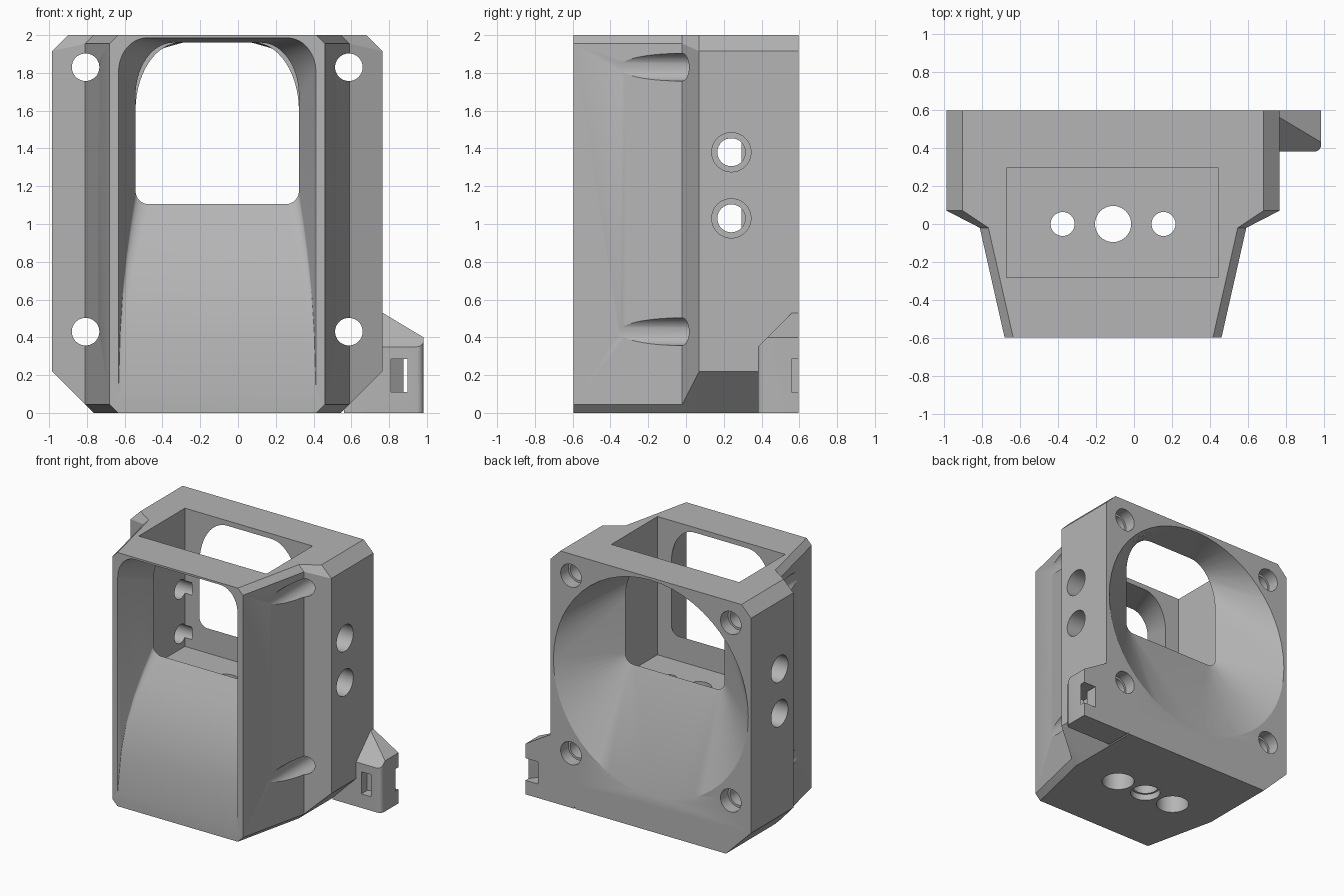
import bpy, bmesh, math
from mathutils import Vector

if "Cube" in bpy.data.objects:
    bpy.data.objects.remove(bpy.data.objects["Cube"], do_unlink=True)

CX = -0.11                      # middle of the main body
FAN_Z = 1.13                    # height of the fan axis
FRONT, BACK = -0.595, 0.595

grey = bpy.data.materials.new("plain grey plastic")
grey.use_nodes = True
grey.diffuse_color = (0.46, 0.46, 0.46, 1)
grey.node_tree.nodes["Principled BSDF"].inputs["Base Color"].default_value = grey.diffuse_color


def finish(name, bm):
    bmesh.ops.recalc_face_normals(bm, faces=bm.faces)
    mesh = bpy.data.meshes.new(name)
    bm.to_mesh(mesh)
    bm.free()
    mesh.materials.append(grey)
    ob = bpy.data.objects.new(name, mesh)
    bpy.context.collection.objects.link(ob)
    return ob


def loft(name, sections):
    """Skin a list of closed rings that share one point count."""
    bm = bmesh.new()
    rings = [[bm.verts.new(p) for p in ring] for ring in sections]
    n = len(rings[0])
    for a, b in zip(rings, rings[1:]):
        for i in range(n):
            j = (i + 1) % n
            bm.faces.new((a[i], a[j], b[j], b[i]))
    bm.faces.new(rings[0])
    bm.faces.new(rings[-1])
    return finish(name, bm)


def box(name, lo, hi):
    xs, ys, zs = zip(lo, hi)
    ring = lambda z: [(xs[0], ys[0], z), (xs[1], ys[0], z), (xs[1], ys[1], z), (xs[0], ys[1], z)]
    return loft(name, [ring(zs[0]), ring(zs[1])])


def cylinder(name, start, end, r, sides=40):
    start, end = Vector(start), Vector(end)
    turn = (end - start).to_track_quat('Z', 'Y')
    circle = [turn @ Vector((r * math.cos(t), r * math.sin(t), 0))
              for t in (2 * math.pi * i / sides for i in range(sides))]
    return loft(name, [[start + p for p in circle], [end + p for p in circle]])


def chamfered(y, hw, top, bottom):
    """Eight-sided body section."""
    half = [(hw - bottom, 0), (hw, bottom), (hw, 2 - top), (hw - top, 2)]
    pts = half + [(-x, z) for x, z in reversed(half)]
    return [(CX + x, y, z) for x, z in pts]


def rounded(y, hw, z0, z1, low, high, steps=14):
    """Rounded section; low and high are the corner sizes (x, z)."""
    pts = []
    for k, (sx, sz) in enumerate([(1, 1), (-1, 1), (-1, -1), (1, -1)]):
        rx, rz = high if sz > 0 else low
        mx, mz = sx * (hw - rx), (z1 - rz if sz > 0 else z0 + rz)
        for i in range(steps + 1):
            t = math.pi / 2 * (k + i / steps)
            pts.append((CX + mx + rx * math.cos(t), y, mz + rz * math.sin(t)))
    return pts


def combine(target, tool, operation='DIFFERENCE'):
    mod = target.modifiers.new(tool.name, 'BOOLEAN')
    mod.operation, mod.object, mod.solver = operation, tool, 'EXACT'
    bpy.context.view_layer.objects.active = target
    bpy.ops.object.modifier_apply(modifier=mod.name)
    bpy.data.objects.remove(tool, do_unlink=True)


# Main body: tapered nose, flared shoulder, straight fan plate
body = loft("duct_body", [
    chamfered(FRONT, 0.57, 0.045, 0.045),
    chamfered(-0.02, 0.70, 0.045, 0.045),
    chamfered(0.07, 0.875, 0.085, 0.22),
    chamfered(BACK, 0.875, 0.085, 0.22)])

# Side bracket: block with two sloped top cuts
bracket = box("side_bracket", (0.56, 0.38, 0), (0.983, BACK, 0.6))
bm = bmesh.new()
bm.from_mesh(bracket.data)
edge = [e for e in bm.edges if all(v.co.x > 0.9 and v.co.y < 0.4 for v in e.verts)]
bmesh.ops.bevel(bm, geom=edge, offset=0.035, segments=4, profile=0.5, affect='EDGES')
for point, normal in [((0.7, 0.38, 0.35), (0, -1, 1)), ((0.765, 0.5, 0.53), (0.6, 0, 1))]:
    cut = bmesh.ops.bisect_plane(bm, geom=bm.verts[:] + bm.edges[:] + bm.faces[:],
                                 plane_co=point, plane_no=normal, clear_outer=True)
    rim = [g for g in cut["geom_cut"] if isinstance(g, bmesh.types.BMEdge)]
    bmesh.ops.contextual_create(bm, geom=rim)
bmesh.ops.recalc_face_normals(bm, faces=bm.faces)
bm.to_mesh(bracket.data)
bm.free()

# Slanted strap slot through the bracket
slot_ring = lambda z: [(0.81, 0.36, z), (0.895, 0.36, z), (0.9, 0.45, z),
                       (1.0, 0.58, z), (1.0, 0.62, z), (0.875, 0.62, z), (0.875, 0.5, z), (0.81, 0.45, z)]
combine(bracket, loft("slot", [slot_ring(0.11), slot_ring(0.285)]))
combine(body, bracket, 'UNION')

# Pocket open at the top
combine(body, box("pocket", (-0.67, -0.28, 0.91), (0.445, 0.295, 2.1)))

# Front mouth with a curved ramp
ramp = [(-0.62, 0.06), (-0.595, 0.1), (-0.565, 0.4), (-0.52, 0.6),
        (-0.45, 0.79), (-0.37, 0.95), (-0.28, 1.105), (-0.26, 1.105)]
mouth = []
for y, z in ramp:
    t = min(max((y + 0.595) / 0.315, 0), 1)
    low = 0.02 + 0.05 * t
    mouth.append(rounded(y, 0.5225 - 0.09 * t, z, 1.985 - 0.025 * t,
                         (low, low), (0.15 + 0.05 * t, 0.18 + 0.1 * t)))
combine(body, loft("mouth", mouth))

# Rear funnel from the round fan opening to the pocket
R = 0.85
inner = (0.4325, 1.105, 1.96, (0.07, 0.07), (0.24, 0.36))
combine(body, loft("funnel", [
    rounded(0.27, *inner), rounded(0.295, *inner),
    rounded(BACK, R, FAN_Z - R, FAN_Z + R, (R, R), (R, R)),
    rounded(0.65, R, FAN_Z - R, FAN_Z + R, (R, R), (R, R))]))

for side in (-1, 1):
    # Fan screw holes, breaking out along the tapered sides
    for up in (-1, 1):
        x, z = CX + side * 0.697, FAN_Z + up * 0.7
        combine(body, cylinder("screw_hole", (x, -0.7, z), (x, 0.7, z), 0.073))
        combine(body, cylinder("screw_recess", (x, 0.5, z), (x, 0.7, z), 0.09))
    # Side mounting holes
    for z in (1.03, 1.38):
        combine(body, cylinder("side_hole", (CX + side * 0.5, 0.24, z), (CX + side, 0.24, z), 0.074))
        combine(body, cylinder("side_recess", (CX + side * 0.68, 0.24, z), (CX + side, 0.24, z), 0.104))

# Floor holes with recesses underneath
for dx, r, recess, depth in [(-0.265, 0.063, 0.12, 0.3), (0, 0.095, 0.11, 0.05), (0.265, 0.063, 0.12, 0.3)]:
    x = CX + dx
    combine(body, cylinder("floor_hole", (x, 0, -0.1), (x, 0, 1), r))
    combine(body, cylinder("floor_recess", (x, 0, -0.1), (x, 0, depth), recess))

# Smooth curved walls, crisp edges
bpy.ops.object.select_all(action='DESELECT')
body.select_set(True)
bpy.context.view_layer.objects.active = body
bpy.ops.object.shade_smooth_by_angle(angle=math.radians(25))
